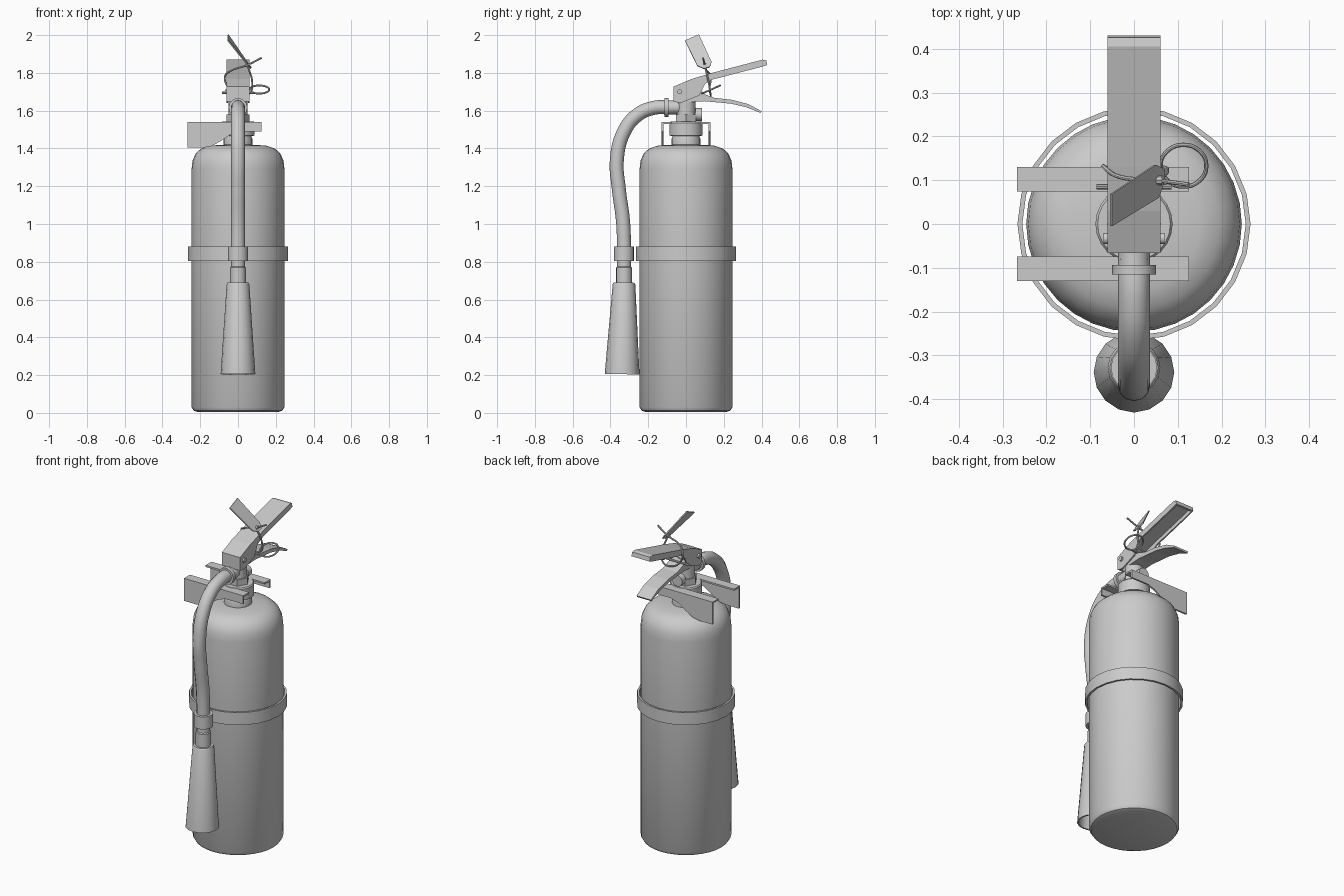
import bpy, bmesh, math
from mathutils import Vector, Matrix

if "Cube" in bpy.data.objects:
    bpy.data.objects.remove(bpy.data.objects["Cube"], do_unlink=True)

grey = bpy.data.materials.new("plain grey")
grey.use_nodes = True
COLOUR = (0.6, 0.6, 0.6, 1)
grey.diffuse_color = COLOUR
grey.node_tree.nodes["Principled BSDF"].inputs["Base Color"].default_value = COLOUR


def finish(name, bm, smooth=True):
    bmesh.ops.recalc_face_normals(bm, faces=bm.faces)
    mesh = bpy.data.meshes.new(name)
    bm.to_mesh(mesh)
    bm.free()
    mesh.materials.append(grey)
    ob = bpy.data.objects.new(name, mesh)
    bpy.context.collection.objects.link(ob)
    if smooth:
        bpy.ops.object.select_all(action='DESELECT')
        ob.select_set(True)
        bpy.context.view_layer.objects.active = ob
        bpy.ops.object.shade_smooth_by_angle(angle=math.radians(35))
    return ob


def lathe(name, profile, centre=(0, 0, 0), axis='Z', sides=24, closed=False):
    """Spin (radius, height) points around an axis."""
    bm = bmesh.new()
    verts = [bm.verts.new((r, 0, h)) for r, h in profile]
    edges = [bm.edges.new(p) for p in zip(verts, verts[1:])]
    if closed:
        edges.append(bm.edges.new((verts[-1], verts[0])))
    bmesh.ops.spin(bm, geom=verts + edges, cent=(0, 0, 0), axis=(0, 0, 1),
                   angle=math.tau, steps=sides, use_duplicate=False)
    bmesh.ops.remove_doubles(bm, verts=bm.verts, dist=1e-5)
    turn = {'Z': Matrix(), 'X': Matrix.Rotation(math.pi / 2, 4, 'Y'),
            'Y': Matrix.Rotation(-math.pi / 2, 4, 'X')}[axis]
    bm.transform(Matrix.Translation(centre) @ turn)
    return finish(name, bm)


def rod(name, radius, lo, hi, centre, axis='Z', sides=16):
    return lathe(name, [(0, lo), (radius, lo), (radius, hi), (0, hi)], centre, axis, sides)


def slab(name, points, offset, bevel=0.0):
    """Extrude a flat outline by an offset vector."""
    bm = bmesh.new()
    face = bm.faces.new([bm.verts.new(p) for p in points])
    out = bmesh.ops.extrude_face_region(bm, geom=[face])
    bmesh.ops.translate(bm, vec=offset, verts=[v for v in out['geom'] if isinstance(v, bmesh.types.BMVert)])
    if bevel:
        bmesh.ops.bevel(bm, geom=bm.edges[:], offset=bevel, segments=2, affect='EDGES', profile=0.5)
    return finish(name, bm, smooth=bevel > 0)


def side_slab(name, outline, x0, x1, bevel=0.0):
    return slab(name, [(x0, y, z) for y, z in outline], (x1 - x0, 0, 0), bevel)


def tube(name, points, radius, cyclic=False, sides=4):
    """Sweep a round section along a smooth path and convert it to mesh."""
    curve = bpy.data.curves.new(name, 'CURVE')
    curve.dimensions = '3D'
    curve.bevel_depth = radius
    curve.bevel_resolution = sides
    curve.use_fill_caps = True
    spline = curve.splines.new('BEZIER')
    spline.bezier_points.add(len(points) - 1)
    spline.resolution_u = 8
    spline.use_cyclic_u = cyclic
    for bp, p in zip(spline.bezier_points, points):
        bp.co = p
        bp.handle_left_type = bp.handle_right_type = 'AUTO'
    temp = bpy.data.objects.new(name, curve)
    bpy.context.collection.objects.link(temp)
    bpy.context.view_layer.update()
    mesh = bpy.data.meshes.new_from_object(temp.evaluated_get(bpy.context.evaluated_depsgraph_get()))
    bm = bmesh.new()
    bm.from_mesh(mesh)
    bpy.data.objects.remove(temp)
    bpy.data.meshes.remove(mesh)
    return finish(name, bm)


# Cylinder with rounded shoulder, and its strap
lathe("tank", [(0, 0.005), (0.215, 0.005), (0.235, 0.012), (0.246, 0.03), (0.246, 1.29),
               (0.241, 1.335), (0.225, 1.372), (0.195, 1.4), (0.15, 1.415), (0.07, 1.42),
               (0, 1.42)], sides=32)
lathe("strap", [(0.255, 0.805), (0.266, 0.805), (0.266, 0.88), (0.255, 0.88)], closed=True)

# Neck and valve
lathe("neck", [(0, 1.41), (0.076, 1.41), (0.076, 1.45), (0.07, 1.465), (0.088, 1.468),
               (0.088, 1.535), (0.083, 1.542), (0, 1.542)])
rod("valve_nut", 0.062, 1.535, 1.58, (0, 0, 0), sides=6)
rod("valve_body", 0.05, 1.54, 1.7, (0, 0, 0))
rod("gauge_stem", 0.02, 0.03, 0.06, (0, 0, 1.58), 'Y')
rod("gauge", 0.034, 0.05, 0.085, (0, 0, 1.58), 'Y')

# Two hanging plates with folded top flanges
for side, label in ((-1, "front"), (1, "back")):
    y = side * 0.13
    outline = [(-0.267, 1.54), (0.125, 1.54), (0.125, 1.49), (0.01, 1.49), (-0.04, 1.473),
               (-0.09, 1.44), (-0.14, 1.412), (-0.18, 1.405), (-0.267, 1.405)]
    slab(label + "_hanger_plate", [(x, y, z) for x, z in outline], (0, -side * 0.01, 0))
    slab(label + "_hanger_flange", [(-0.267, y, 1.54), (0.125, y, 1.54), (0.125, y, 1.53),
                                    (-0.267, y, 1.53)], (0, -side * 0.056, 0))

# Top lever: a folded channel open underneath
top_line = [(-0.066, 1.727), (0.03, 1.768), (0.13, 1.798), (0.405, 1.87), (0.425, 1.866)]
under = [(0.43, 1.842), (0.4, 1.832), (0.13, 1.762), (0.1, 1.74), (0.07, 1.68), (-0.03, 1.64), (-0.066, 1.648)]
for x in (-0.06, 0.052):
    side_slab("top_lever_side", top_line + under, x, x + 0.008)
side_slab("top_lever_sheet", top_line + [(y, z - 0.012) for y, z in reversed(top_line)], -0.055, 0.055)
side_slab("top_lever_front", [(-0.066, 1.648), (-0.066, 1.727), (-0.055, 1.727), (-0.055, 1.648)], -0.055, 0.055)
side_slab("top_lever_tip", [(0.425, 1.866), (0.43, 1.842), (0.42, 1.84), (0.415, 1.866)], -0.055, 0.055)

# Lower grip, curving down toward its tip
side_slab("lower_grip", [(0.0, 1.7), (0.09, 1.69), (0.15, 1.668), (0.24, 1.658), (0.33, 1.635), (0.4, 1.597),
                         (0.395, 1.588), (0.32, 1.618), (0.24, 1.637), (0.15, 1.645), (0.1, 1.65), (0.0, 1.645)],
          -0.048, 0.048)
rod("pivot_bolt", 0.013, -0.07, 0.07, (0, -0.033, 1.7), 'X', 12)

# Safety pin and pull ring
rod("safety_pin", 0.006, -0.085, 0.085, (0, 0.085, 1.695), 'X', 8)
tilt = Matrix.Rotation(math.radians(24), 3, 'X')
ring = [Vector((0.113, 0.133, 1.712)) + tilt @ Vector((0.052 * math.cos(a), 0.052 * math.sin(a), 0))
        for a in (i * math.tau / 8 for i in range(8))]
tube("pull_ring", ring, 0.005, cyclic=True, sides=2)

# Inspection tag with its tie
tag = [(-0.055, 0.068, 2.0), (-0.055, -0.005, 1.968), (0.052, 0.06, 1.835),
       (0.065, 0.095, 1.82), (0.066, 0.125, 1.828), (0.045, 0.135, 1.855)]
slab("tag", tag, (0.005, 0, 0.004))
tube("tag_tie", [(0.125, 0.09, 1.88), (0.05, 0.1, 1.842), (-0.04, 0.11, 1.81), (-0.068, 0.13, 1.785),
                 (-0.05, 0.125, 1.72), (0, 0.13, 1.685), (0.06, 0.13, 1.69), (0.075, 0.12, 1.75),
                 (0.052, 0.1, 1.835)], 0.005, sides=2)
rod("tie_knob", 0.011, -0.012, 0.012, (0.052, 0.1, 1.842), 'X', 8)

# Hose with its coupling and clip
tube("hose", [(0, -0.08, 1.617), (0, -0.17, 1.615), (0, -0.26, 1.575), (0, -0.33, 1.485), (0, -0.366, 1.34),
              (0, -0.355, 1.18), (0, -0.334, 1.02), (0, -0.328, 0.88), (0, -0.328, 0.74)], 0.037)
rod("hose_coupling", 0.05, -0.115, -0.093, (0, 0, 1.617), 'Y', 12)
rod("hose_fitting", 0.036, -0.1, -0.03, (0, 0, 1.617), 'Y')
lathe("hose_clip", [(0.037, 0.805), (0.053, 0.805), (0.053, 0.88), (0.037, 0.88)],
      (0, -0.328, 0), sides=16, closed=True)

# Hollow discharge horn
lathe("horn_collar", [(0, 0.68), (0.042, 0.68), (0.042, 0.77), (0.036, 0.775), (0.036, 0.81), (0, 0.81)],
      (0, -0.328, 0), sides=16)
horn = lathe("horn", [(0.04, 0.69), (0.055, 0.69), (0.06, 0.68), (0.092, 0.205), (0.083, 0.205),
                      (0.052, 0.67), (0, 0.67)], (0, 0, -0.69), sides=16)
horn.location = (0, -0.328, 0.69)
horn.rotation_euler.x = math.radians(-1.2)
